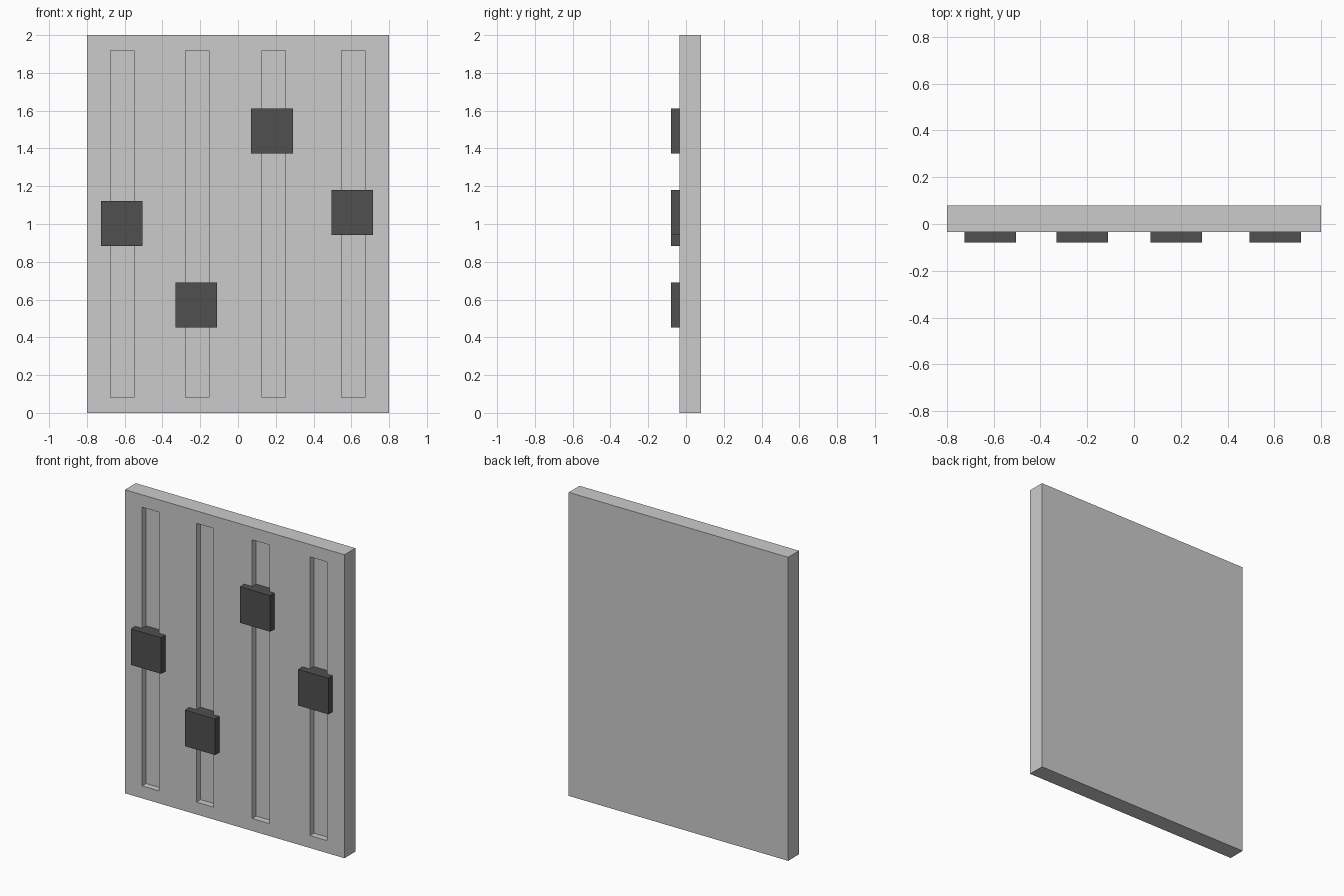
import bpy, bmesh
from mathutils import Vector

if "Cube" in bpy.data.objects:
    bpy.data.objects.remove(bpy.data.objects["Cube"])

FRONT, BACK = -0.034, 0.079      # panel faces
SLOT_FLOOR = 0.007
KNOB_FRONT = -0.079


def box(name, x, y, z):
    """Box spanning the given (min, max) ranges."""
    lo, hi = Vector((x[0], y[0], z[0])), Vector((x[1], y[1], z[1]))
    bm = bmesh.new()
    bmesh.ops.create_cube(bm, size=1)
    centre = (lo + hi) / 2
    bmesh.ops.scale(bm, vec=hi - lo, verts=bm.verts)
    bmesh.ops.translate(bm, vec=-centre + centre, verts=bm.verts)
    mesh = bpy.data.meshes.new(name)
    bm.to_mesh(mesh)
    bm.free()
    ob = bpy.data.objects.new(name, mesh)
    ob.location = centre
    bpy.context.collection.objects.link(ob)
    return ob


dark = bpy.data.materials.new("dark_knob")
dark.diffuse_color = (0.08, 0.08, 0.08, 1)
dark.use_nodes = True
dark.node_tree.nodes["Principled BSDF"].inputs["Base Color"].default_value = dark.diffuse_color

# Upright panel
panel = box("panel", (-0.8, 0.8), (FRONT, BACK), (0, 2))

# (slot centre x, knob centre x, knob centre z)
sliders = [(-0.613, -0.615, 1.002), (-0.216, -0.222, 0.572),
           (0.19, 0.18, 1.492), (0.61, 0.604, 1.061)]

for i, (sx, kx, kz) in enumerate(sliders, 1):
    # Recessed slot cut into the front
    slot = box(f"slot_cutter_{i}", (sx - 0.0625, sx + 0.0625),
               (FRONT - 0.1, SLOT_FLOOR), (0.082, 1.918))
    slot.hide_render = True
    slot.hide_viewport = True
    slot.display_type = 'WIRE'
    cut = panel.modifiers.new(f"slot_{i}", 'BOOLEAN')
    cut.operation = 'DIFFERENCE'
    cut.solver = 'EXACT'
    cut.object = slot

    # Square knob seated through the slot
    knob = box(f"slider_knob_{i}", (kx - 0.11, kx + 0.11),
               (KNOB_FRONT, SLOT_FLOOR + 0.01), (kz - 0.119, kz + 0.119))
    knob.data.materials.append(dark)
